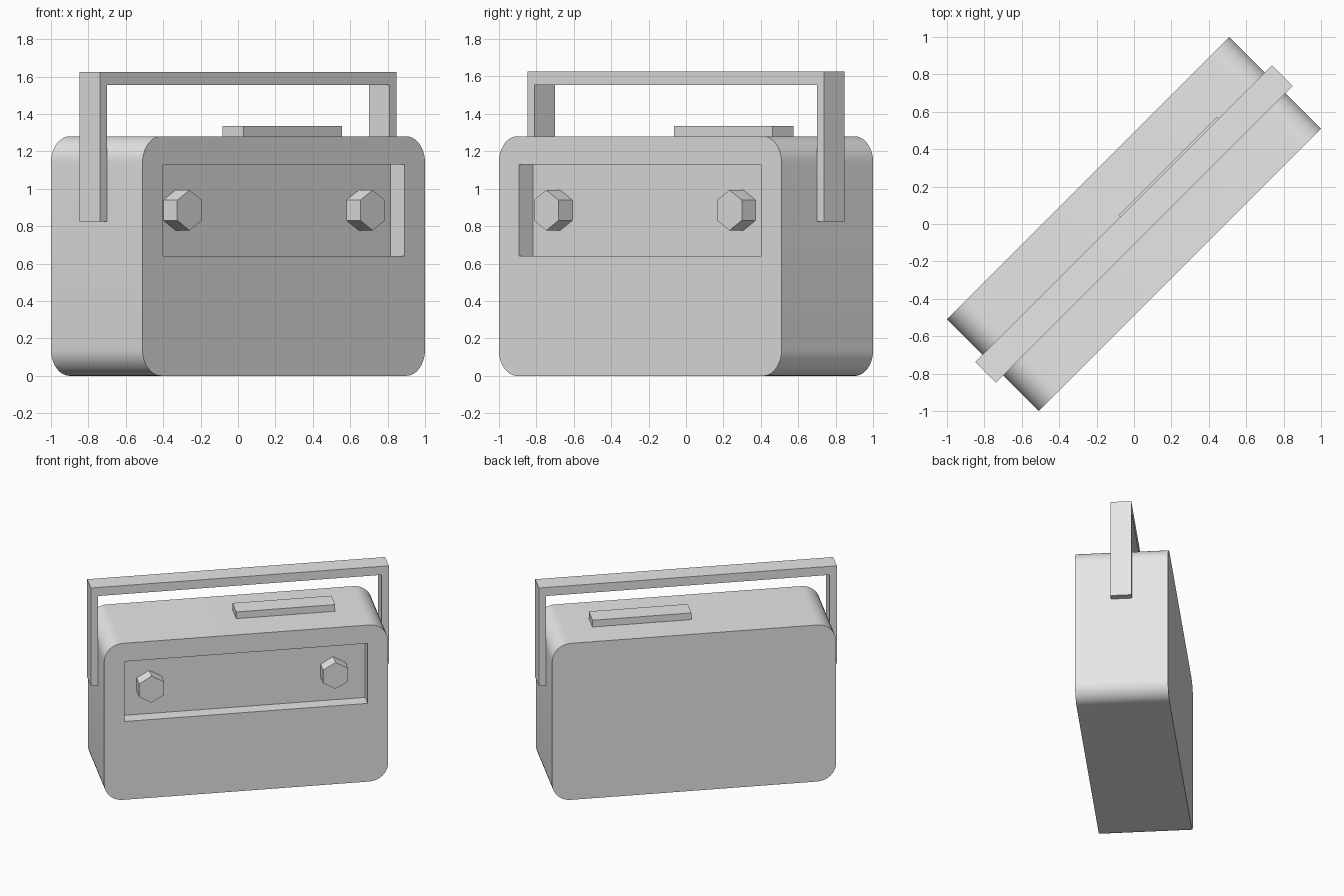
import bpy
import bmesh
from math import radians
from mathutils import Matrix, Vector

cube = bpy.data.objects.get("Cube")
if cube:
    bpy.data.objects.remove(cube, do_unlink=True)

# The whole radio stands turned by an eighth of a circle
TURN = Matrix.Rotation(radians(45), 4, "Z")

grey = bpy.data.materials.new("light_grey")
grey.use_nodes = True
grey.diffuse_color = (0.8, 0.8, 0.8, 1)
grey.node_tree.nodes["Principled BSDF"].inputs["Base Color"].default_value = (0.8, 0.8, 0.8, 1)


def finish(bm, name):
    bmesh.ops.recalc_face_normals(bm, faces=bm.faces)
    bm.transform(TURN)
    mesh = bpy.data.meshes.new(name)
    bm.to_mesh(mesh)
    bm.free()
    mesh.materials.append(grey)
    obj = bpy.data.objects.new(name, mesh)
    bpy.context.collection.objects.link(obj)
    return obj


def box(low, high):
    low, high = Vector(low), Vector(high)
    bm = bmesh.new()
    bmesh.ops.create_cube(bm, size=1)
    bm.transform(Matrix.Translation((low + high) / 2) @ Matrix.Diagonal((*(high - low), 1)))
    return bm


def select_only(obj):
    bpy.ops.object.select_all(action="DESELECT")
    obj.select_set(True)
    bpy.context.view_layer.objects.active = obj


# Case: a box whose four front-to-back edges are rounded
bm = box((-1.068, -0.346, 0), (1.068, 0.346, 1.28))
corners = [e for e in bm.edges if abs(e.verts[0].co.y - e.verts[1].co.y) > 0.1]
bmesh.ops.bevel(bm, geom=corners, offset=0.14, segments=10, profile=0.5, affect="EDGES")
case = finish(bm, "case")

# Sunken control panel in the front of the case
cutter = finish(box((-0.914, -0.6, 0.64), (0.914, -0.24, 1.13)), "panel_cutter")
cutter.hide_render = True
cut = case.modifiers.new("panel", "BOOLEAN")
cut.operation = "DIFFERENCE"
cut.solver = "EXACT"
cut.object = cutter
select_only(case)
bpy.ops.object.modifier_apply(modifier=cut.name)
bpy.data.objects.remove(cutter, do_unlink=True)
bpy.ops.object.shade_smooth_by_angle(angle=radians(30))

# Six-sided knobs, flush with the front of the case
for name, x in (("right_knob", -0.711), ("left_knob", 0.673)):
    bm = bmesh.new()
    bmesh.ops.create_cone(bm, cap_ends=True, segments=6, radius1=0.108, radius2=0.108, depth=0.106)
    bm.transform(Matrix.Translation((x, -0.292, 0.885)) @ Matrix.Rotation(radians(90), 4, "X"))
    finish(bm, name)

# Button bar on top
finish(box((-0.025, -0.066, 1.28), (0.72, 0.092, 1.335)), "top_button")

# Handle: a U-shaped profile extruded from front to back
half = [(1.121, 0.825), (1.121, 1.625)]
inner = [(1.067, 1.555), (1.067, 0.825)]
profile = half + [(-x, z) for x, z in reversed(half)]
profile += [(-x, z) for x, z in reversed(inner)] + inner
bm = bmesh.new()
face = bm.faces.new([bm.verts.new((x, -0.078, z)) for x, z in profile])
side = bmesh.ops.extrude_face_region(bm, geom=[face])
verts = [g for g in side["geom"] if isinstance(g, bmesh.types.BMVert)]
bmesh.ops.translate(bm, verts=verts, vec=(0, 0.156, 0))
if not face.is_valid or len(face.link_loops if hasattr(face, "link_loops") else face.loops) == 0:
    bmesh.ops.holes_fill(bm, edges=bm.edges)
finish(bm, "handle")
